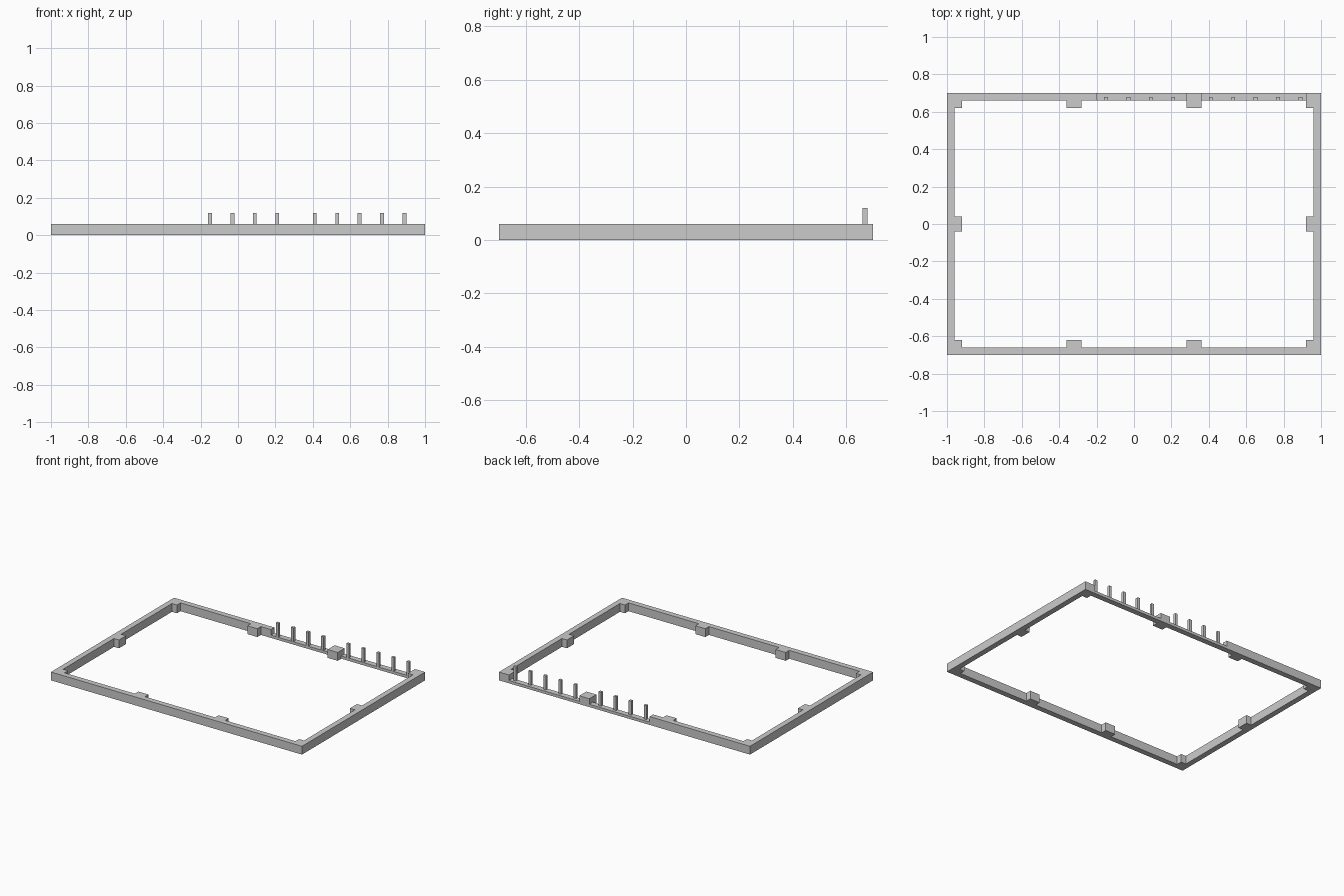
import bpy, bmesh

if "Cube" in bpy.data.objects:
    bpy.data.objects.remove(bpy.data.objects["Cube"])

H = 0.06      # frame height
RAIL = 0.02   # height of the lowered back rail


def box(name, x0, x1, y0, y1, z0, z1):
    bm = bmesh.new()
    bmesh.ops.create_cube(bm, size=1)
    for v in bm.verts:
        v.co.x = x1 if v.co.x > 0 else x0
        v.co.y = y1 if v.co.y > 0 else y0
        v.co.z = z1 if v.co.z > 0 else z0
    return to_object(name, bm)


def to_object(name, bm):
    bmesh.ops.recalc_face_normals(bm, faces=bm.faces[:])
    mesh = bpy.data.meshes.new(name)
    bm.to_mesh(mesh)
    bm.free()
    ob = bpy.data.objects.new(name, mesh)
    bpy.context.collection.objects.link(ob)
    return ob


def full_loop(quarter):
    """Mirror a +x +y quarter outline into a closed loop."""
    half = quarter + [(-x, y) for x, y in reversed(quarter)]
    return half + [(x, -y) for x, y in reversed(half)]


# Frame: outer rectangle, inner outline with support tabs and corner blocks
outer = full_loop([(1, 0.7)])
inner = full_loop([(0.92, 0.04), (0.96, 0.04), (0.96, 0.62), (0.92, 0.62),
                   (0.92, 0.66), (0.36, 0.66), (0.36, 0.62), (0.28, 0.62),
                   (0.28, 0.66)])
bm = bmesh.new()
for loop in (outer, inner):
    vs = [bm.verts.new((x, y, 0)) for x, y in loop]
    for a, b in zip(vs, vs[1:] + vs[:1]):
        bm.edges.new((a, b))
bmesh.ops.triangle_fill(bm, edges=bm.edges[:], use_beauty=True)
ext = bmesh.ops.extrude_face_region(bm, geom=bm.faces[:])
bmesh.ops.translate(bm, vec=(0, 0, H),
                    verts=[g for g in ext["geom"] if isinstance(g, bmesh.types.BMVert)])
frame = to_object("frame", bm)

# Lowered back rail, cut on either side of one tab
for i, (x0, x1) in enumerate([(-0.2, 0.28), (0.36, 0.92)]):
    cutter = box(f"rail_cutter_{i + 1}", x0, x1, 0.65, 0.75, RAIL, 0.1)
    cutter.hide_render = True
    cutter.hide_set(True)
    cutter.display_type = 'WIRE'
    mod = frame.modifiers.new("lower_rail", 'BOOLEAN')
    mod.operation = 'DIFFERENCE'
    mod.solver = 'EXACT'
    mod.object = cutter

# Upright pins along the lowered rail
pin_xs = [-0.15 + 0.12 * i for i in range(4)] + [0.41 + 0.12 * i for i in range(5)]
for i, x in enumerate(pin_xs):
    box(f"pin_{i + 1}", x - 0.01, x + 0.01, 0.661, 0.68, RAIL - 0.005, 0.12)
